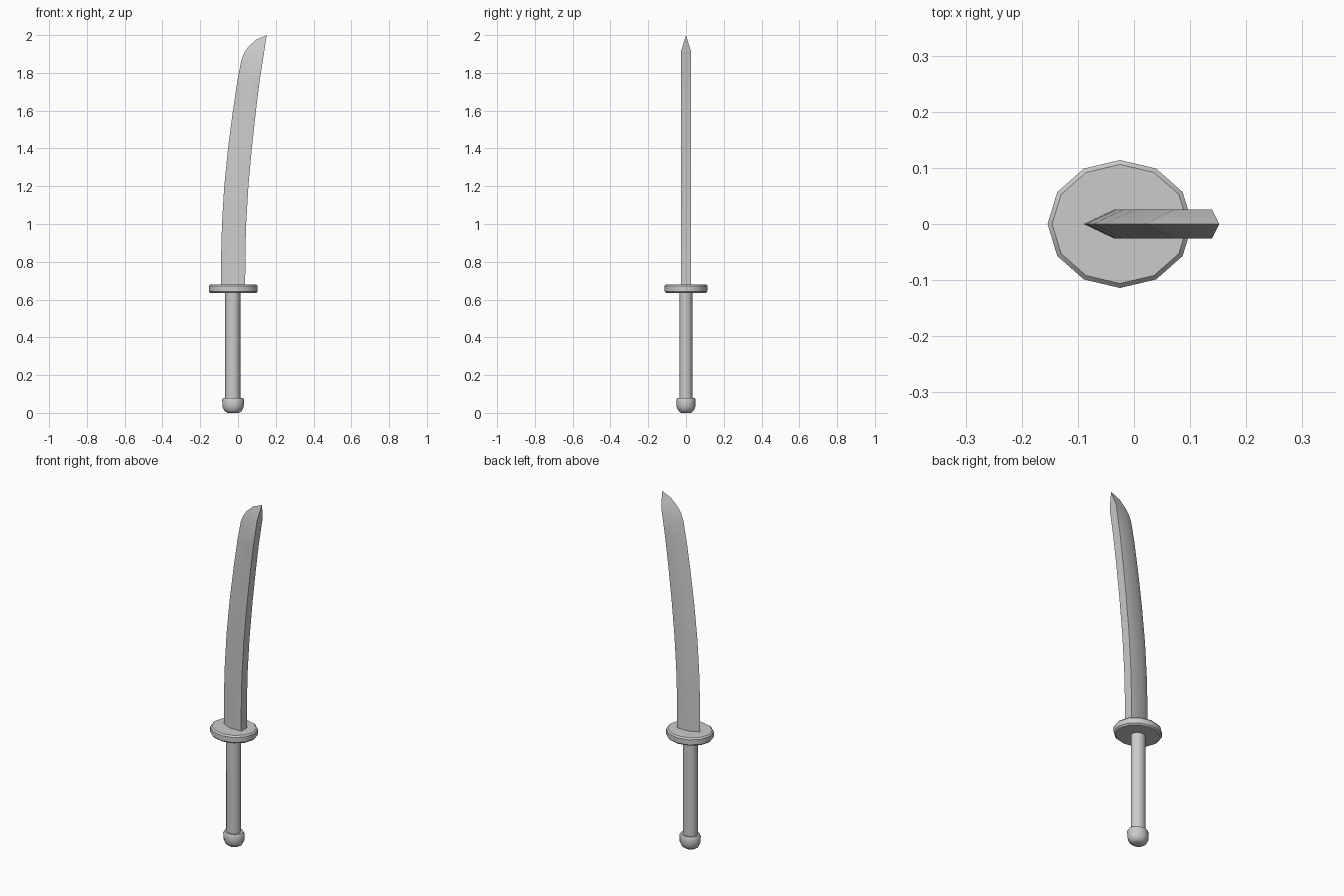
import bpy, bmesh, math

cube = bpy.data.objects.get("Cube")
if cube:
    bpy.data.objects.remove(cube, do_unlink=True)

steel = bpy.data.materials.new("light_grey")
steel.use_nodes = True
GREY = (0.6, 0.6, 0.6, 1)
steel.diffuse_color = GREY
steel.node_tree.nodes["Principled BSDF"].inputs["Base Color"].default_value = GREY


def finish(bm, name, angle):
    bmesh.ops.recalc_face_normals(bm, faces=bm.faces)
    mesh = bpy.data.meshes.new(name)
    bm.to_mesh(mesh)
    bm.free()
    mesh.materials.append(steel)
    obj = bpy.data.objects.new(name, mesh)
    bpy.context.collection.objects.link(obj)
    bpy.ops.object.select_all(action='DESELECT')
    obj.select_set(True)
    bpy.context.view_layer.objects.active = obj
    bpy.ops.object.shade_smooth_by_angle(angle=math.radians(angle))


def bridge(bm, a, b):
    n = len(a)
    for i in range(n):
        bm.faces.new((a[i], a[(i + 1) % n], b[(i + 1) % n], b[i]))


def oval_stack(name, cx, profile, sides=12, angle=40):
    """Stack of oval rings, each (x radius, y radius, height), capped at both ends."""
    bm = bmesh.new()
    rings = []
    for rx, ry, z in profile:
        turn = [2 * math.pi * i / sides for i in range(sides)]
        rings.append([bm.verts.new((cx + rx * math.cos(t), ry * math.sin(t), z)) for t in turn])
    for a, b in zip(rings, rings[1:]):
        bridge(bm, a, b)
    bm.faces.new(rings[0])
    bm.faces.new(rings[-1])
    finish(bm, name, angle)


# Hilt parts
oval_stack("pommel", -0.026, [(0.03, 0.026, 0), (0.046, 0.04, 0.01), (0.056, 0.049, 0.03),
                              (0.058, 0.051, 0.07), (0.052, 0.045, 0.08)])
oval_stack("handle", -0.028, [(0.04, 0.035, 0.07), (0.04, 0.035, 0.65)])
oval_stack("guard", -0.025, [(0.121, 0.106, 0.635), (0.129, 0.114, 0.643),
                             (0.129, 0.114, 0.672), (0.121, 0.106, 0.68)])

# Blade: sections run from cutting edge to side ridge to flat spine
HALF = 0.026
bm = bmesh.new()


def section(edge, ridge, spine):
    """Five corners from three (x, z) points."""
    corners = [(edge, 0), (ridge, -HALF), (spine, -HALF), (spine, HALF), (ridge, HALF)]
    return [bm.verts.new((x, y, z)) for (x, z), y in corners]


rows = [(0.66, -0.09, 0.038), (0.85, -0.089, 0.039), (1.0, -0.085, 0.043),
        (1.2, -0.073, 0.055), (1.4, -0.053, 0.073), (1.6, -0.027, 0.095), (1.76, -0.003, 0.115)]
sections = [section((e, z), (e + 0.055, z), (s, z)) for z, e, s in rows]
sections.append(section((0.018, 1.87), (0.072, 1.862), (0.139, 1.915)))
for a, b in zip(sections, sections[1:]):
    bridge(bm, a, b)
bm.faces.new(sections[0])

# Curved tip rising from the last section to a centre line
edge, ridge_f, spine_f, spine_b, ridge_b = sections[-1]
crest = [edge] + [bm.verts.new((x, 0, z)) for x, z in
                  [(0.032, 1.905), (0.055, 1.938), (0.095, 1.975), (0.152, 2.0)]]
for ridge, spine in ((ridge_f, spine_f), (ridge_b, spine_b)):
    for a, b in zip(crest[:3], crest[1:4]):
        bm.faces.new((a, b, ridge))
    bm.faces.new((crest[3], spine, ridge))
    bm.faces.new((crest[3], crest[4], spine))
bm.faces.new((spine_f, spine_b, crest[4]))
finish(bm, "blade", 30)
